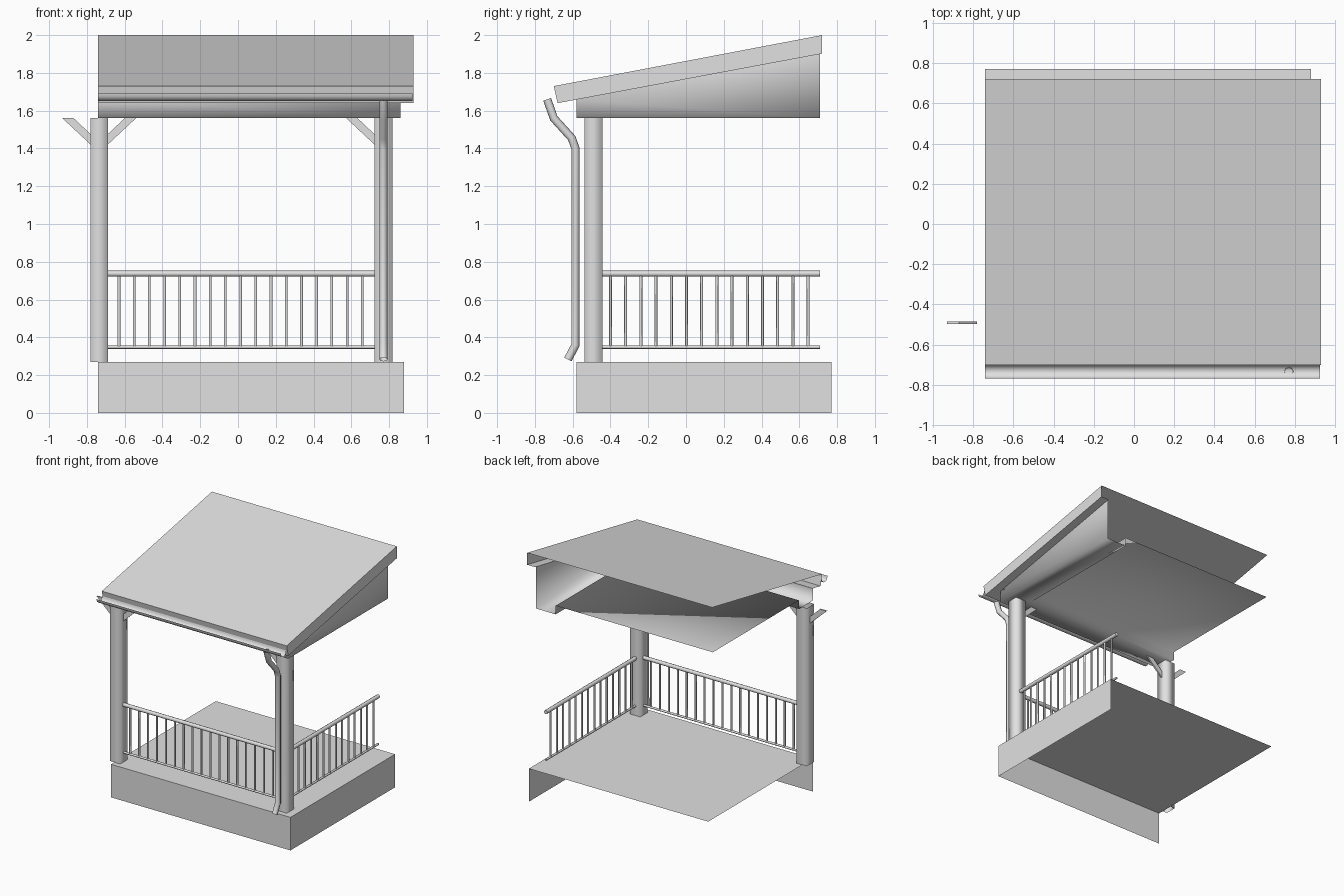
import bpy, bmesh, math
from mathutils import Vector

cube = bpy.data.objects.get("Cube")
if cube:
    bpy.data.objects.remove(cube, do_unlink=True)

grey = bpy.data.materials.new("light_grey")
grey.use_nodes = True
COLOR = (0.75, 0.75, 0.75, 1)
grey.diffuse_color = COLOR
grey.node_tree.nodes["Principled BSDF"].inputs["Base Color"].default_value = COLOR

LEFT = -0.74                    # open end of the porch
POST_Y, POST_X = -0.49, (-0.735, 0.77)
FLOOR_Z, BEAM_Z = 0.27, 1.56


def finish(name, bm, smooth=False, fix=True):
    if fix:
        bmesh.ops.recalc_face_normals(bm, faces=bm.faces)
    mesh = bpy.data.meshes.new(name)
    bm.to_mesh(mesh)
    bm.free()
    mesh.materials.append(grey)
    for p in mesh.polygons:
        p.use_smooth = smooth
    obj = bpy.data.objects.new(name, mesh)
    bpy.context.collection.objects.link(obj)
    return obj


def corner_shell(name, rows, back, smooth=False):
    """Profile swept along the right side and front, with a sheet on row one.
    Each row is (x of the side, y of the front, height as a function of y)."""
    bm = bmesh.new()
    rails = []
    for x, y, z in rows:
        path = [(x, back), (x, y), (LEFT, y)]
        rails.append([bm.verts.new((px, py, z(py))) for px, py in path])
    corner = bm.verts.new((LEFT, back, rows[0][2](back)))
    bm.faces.new([*rails[0], corner])
    for a, b in zip(rails, rails[1:]):
        for i in range(2):
            bm.faces.new((a[i], b[i], b[i + 1], a[i + 1]))
    obj = finish(name, bm, smooth, fix=False)
    obj.data.flip_normals() if obj.data.polygons[0].normal.z < 0 else None
    return obj


def rod(bm, a, b, r, sides=8):
    a, b = Vector(a), Vector(b)
    made = bmesh.ops.create_cone(bm, cap_ends=True, segments=sides,
                                 radius1=r, radius2=r, depth=(b - a).length)
    turn = (b - a).to_track_quat("Z", "Y").to_matrix()
    bmesh.ops.rotate(bm, verts=made["verts"], matrix=turn)
    bmesh.ops.translate(bm, verts=made["verts"], vec=(a + b) / 2)


def flat(z):
    return lambda y: z


def roof_top(y):
    return 1.73 + (y + 0.70) * 0.19


def roof_under(y):
    return 1.64 + (y + 0.68) * 0.187


# Floor slab with front and side skirts
corner_shell("floor", [(0.88, -0.58, flat(FLOOR_Z)), (0.88, -0.58, flat(0))], 0.77)

# Sloping roof with fascia and narrow soffit
corner_shell("roof", [(0.93, -0.70, roof_top), (0.93, -0.68, roof_under),
                      (0.86, -0.58, roof_under)], 0.72)

# Ceiling, hollow beams and gable wall
corner_shell("ceiling_and_gable",
             [(0.68, -0.40, flat(1.63)), (0.68, -0.40, flat(BEAM_Z)),
              (0.86, -0.58, flat(BEAM_Z)), (0.86, -0.58, roof_under)],
             0.71, smooth=True)

# Square open posts
for side, x in zip(("right", "left"), POST_X):
    bm = bmesh.new()
    h = 0.047
    ring = [(x - h, POST_Y - h), (x + h, POST_Y - h),
            (x + h, POST_Y + h), (x - h, POST_Y + h)]
    low = [bm.verts.new((*p, FLOOR_Z)) for p in ring]
    high = [bm.verts.new((*p, BEAM_Z)) for p in ring]
    for i in range(4):
        j = (i + 1) % 4
        bm.faces.new((low[i], low[j], high[j], high[i]))
    finish(side + "_post", bm, smooth=True)

# Thin diagonal braces
for name, x, d in (("outer_brace", -0.78, -1), ("inner_brace", -0.69, 1),
                   ("left_brace", 0.723, -1)):
    bm = bmesh.new()
    outline = [(0, 1.42), (0.15, BEAM_Z), (0.09, BEAM_Z), (0, 1.475)]
    face = bm.faces.new([bm.verts.new((x + d * u, POST_Y - 0.006, z)) for u, z in outline])
    ext = bmesh.ops.extrude_face_region(bm, geom=[face])
    verts = [v for v in ext["geom"] if isinstance(v, bmesh.types.BMVert)]
    bmesh.ops.translate(bm, verts=verts, vec=(0, 0.012, 0))
    finish(name, bm)


# Railings with evenly spaced balusters
def railing(name, start, end, first, count):
    start, end = Vector(start), Vector(end)
    along = (end - start).normalized()
    bm = bmesh.new()
    for z, r in ((0.737, 0.016), (0.348, 0.009)):
        up = Vector((0, 0, z))
        rod(bm, start + up, end + up, r)
    for i in range(count):
        p = start + along * (first + i * 0.0805)
        rod(bm, (p.x, p.y, 0.35), (p.x, p.y, 0.73), 0.008, 6)
    obj = finish(name, bm, smooth=True)
    bpy.context.view_layer.objects.active = obj
    bpy.ops.object.select_all(action="DESELECT")
    obj.select_set(True)
    bpy.ops.object.shade_smooth_by_angle(angle=math.radians(65))


railing("front_railing", (-0.69, POST_Y, 0), (0.723, POST_Y, 0), 0.06, 17)
railing("side_railing", (0.77, -0.443, 0), (0.77, 0.71, 0), 0.043, 14)

# Half-round gutter
bm = bmesh.new()
pairs = []
for i in range(9):
    a = math.pi * (1 + i / 8)
    y, z = -0.733 + 0.035 * math.cos(a), 1.69 + 0.038 * math.sin(a)
    pairs.append([bm.verts.new((x, y, z)) for x in (LEFT, 0.925)])
for (a, b), (c, d) in zip(pairs, pairs[1:]):
    bm.faces.new((a, c, d, b))
finish("gutter", bm, smooth=True)

# Bent downpipe
curve = bpy.data.curves.new("downpipe", "CURVE")
curve.dimensions = "3D"
curve.bevel_depth = 0.022
curve.bevel_resolution = 2
path = [(-0.735, 1.66), (-0.70, 1.56), (-0.605, 1.455),
        (-0.585, 1.40), (-0.585, 0.36), (-0.625, 0.283)]
spline = curve.splines.new("POLY")
spline.points.add(len(path) - 1)
for point, (y, z) in zip(spline.points, path):
    point.co = (0.77, y, z, 1)
curve.materials.append(grey)
bpy.context.collection.objects.link(bpy.data.objects.new("downpipe", curve))
